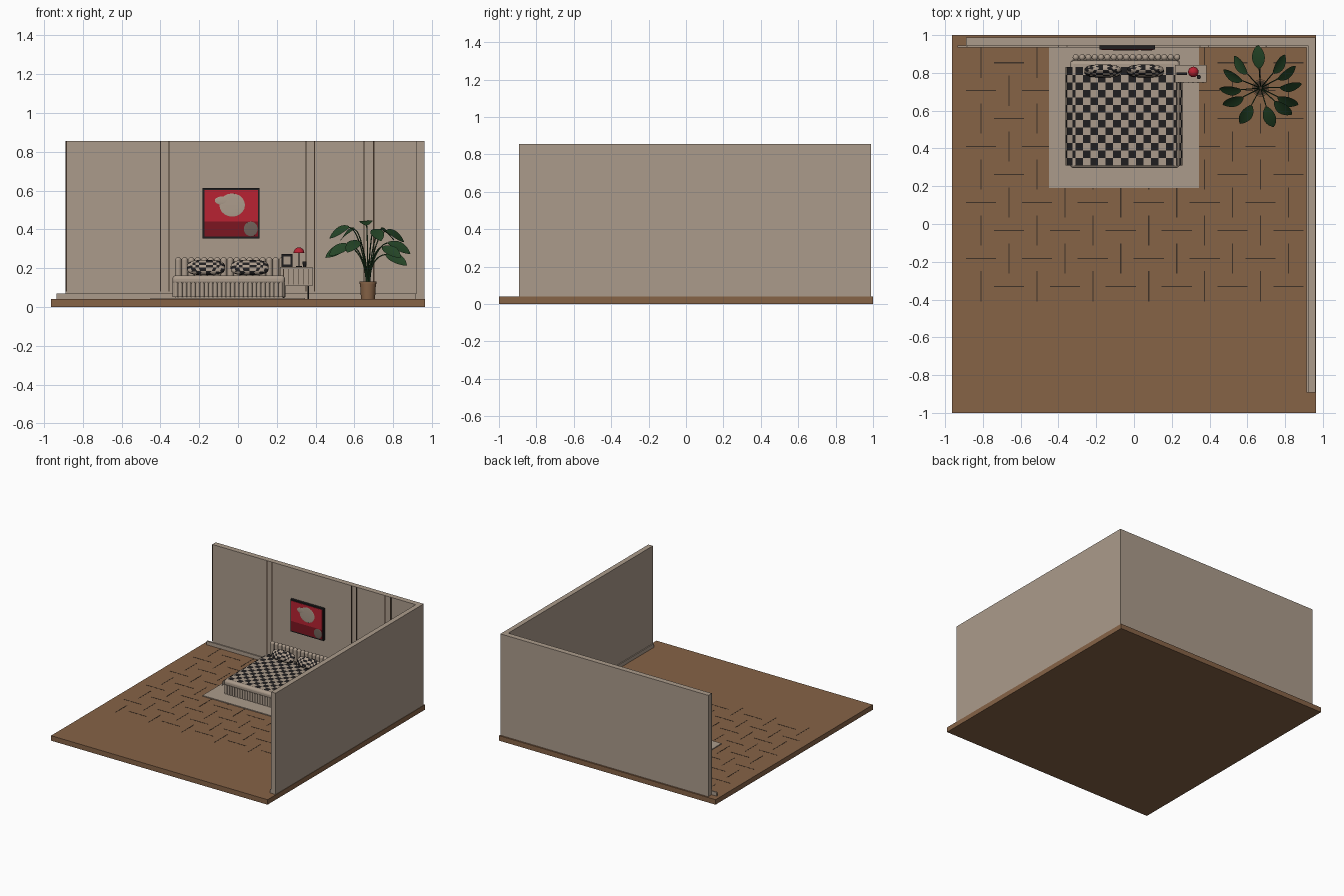
import bpy, bmesh, math
from mathutils import Vector, Matrix

cube = bpy.data.objects.get("Cube")
if cube:
    bpy.data.objects.remove(cube, do_unlink=True)


def material(name, r, g, b):
    m = bpy.data.materials.new(name)
    m.use_nodes = True
    m.diffuse_color = (r, g, b, 1)
    node = next(n for n in m.node_tree.nodes if n.type == 'BSDF_PRINCIPLED')
    node.inputs["Base Color"].default_value = (r, g, b, 1)
    node.inputs["Roughness"].default_value = 0.8
    return m


beige = material("warm_beige", .41, .33, .26)
wood = material("wood_brown", .24, .125, .062)
groove = material("groove_brown", .05, .032, .02)
black = material("soft_black", .014, .013, .014)
red = material("bright_red", .48, .016, .032)
wine = material("deep_red", .2, .008, .015)
green = material("leaf_green", .018, .06, .02)
taupe = material("taupe", .16, .12, .1)


def finish(name, bm, *mats, smooth=False):
    """Turn a bmesh into a named object with its materials."""
    bmesh.ops.recalc_face_normals(bm, faces=bm.faces)
    mesh = bpy.data.meshes.new(name)
    bm.to_mesh(mesh)
    bm.free()
    for m in mats:
        mesh.materials.append(m)
    ob = bpy.data.objects.new(name, mesh)
    bpy.context.scene.collection.objects.link(ob)
    if smooth:
        bpy.ops.object.select_all(action='DESELECT')
        ob.select_set(True)
        bpy.context.view_layer.objects.active = ob
        bpy.ops.object.shade_smooth_by_angle(angle=math.radians(40))
    return ob


def add_box(bm, x0, x1, y0, y1, z0, z1):
    mat = Matrix.Translation(((x0 + x1) / 2, (y0 + y1) / 2, (z0 + z1) / 2))
    mat = mat @ Matrix.Diagonal((x1 - x0, y1 - y0, z1 - z0, 1))
    bmesh.ops.create_cube(bm, size=1, matrix=mat)


def box(name, mat, *bounds, bevel=0):
    bm = bmesh.new()
    add_box(bm, *bounds)
    ob = finish(name, bm, mat, smooth=bevel > 0)
    if bevel:
        mod = ob.modifiers.new("round", 'BEVEL')
        mod.width, mod.segments = bevel, 3
    return ob


def add_rod(bm, x, y, z0, z1, r0, r1=None, sides=12):
    bmesh.ops.create_cone(bm, cap_ends=True, segments=sides, radius1=r0,
                          radius2=r0 if r1 is None else r1, depth=z1 - z0,
                          matrix=Matrix.Translation((x, y, (z0 + z1) / 2)))


def add_ball(bm, x, y, z, sx, sy, sz, u=16, v=10):
    mat = Matrix.Translation((x, y, z)) @ Matrix.Diagonal((sx, sy, sz, 1))
    return bmesh.ops.create_uvsphere(bm, u_segments=u, v_segments=v, radius=1, matrix=mat)


# Room shell
box("floor", wood, -.963, .963, -1, 1, 0, .04)
box("back_wall", beige, -.89, .96, .944, .988, .04, .855)
box("side_wall", beige, .92, .96, -.893, .944, .04, .855)
box("back_skirting", beige, -.935, .92, .935, .945, .04, .07)
box("side_skirting", beige, .912, .92, -.893, .935, .04, .07)

# Wall panel seams
bm = bmesh.new()
for x in (-.885, -.4, -.355, .35, .395, .65, .7):
    add_box(bm, x - .003, x + .003, .939, .945, .08, .854)
finish("panel_seams", bm, groove)

# Floor plank joints, alternating across and along
bm = bmesh.new()
step = .148
for i in range(12):
    for j in range(9):
        x, y = -.81 + i * step, -.33 + j * step
        if (i + j) % 2:
            add_box(bm, x - .08, x + .08, y - .003, y + .003, .039, .041)
        else:
            add_box(bm, x - .003, x + .003, y - .08, y + .08, .039, .041)
finish("plank_joints", bm, groove)

# Rug
box("rug", beige, -.45, .345, .19, .935, .04, .047)

# Bed: base with padded ribs, mattress and headboard
box("bed_base", beige, -.325, .23, .31, .87, .047, .125)
bm = bmesh.new()
for i in range(25):
    add_rod(bm, -.32 + i * .0225, .308, .052, .125, .012)
    for x in (-.325, .23):
        add_rod(bm, x, .315 + i * .0225, .052, .125, .012)
finish("base_ribs", bm, beige, smooth=True)
box("mattress", beige, -.338, .242, .297, .865, .115, .163, bevel=.018)
bm = bmesh.new()
for i in range(17):
    x = -.308 + i * .0335
    add_rod(bm, x, .882, .05, .24, .017)
    add_ball(bm, x, .882, .24, .017, .017, .017, 12, 8)
finish("headboard_ribs", bm, beige, smooth=True)

# Checked blanket: cross profile swept along the bed
profile = [(-.362, .1), (-.355, .14), (-.325, .167)]
profile += [(-.31 + i * .04, .17) for i in range(14)]
profile += [(.225, .167), (.25, .14), (.258, .1)]
bm = bmesh.new()
rows = [[bm.verts.new((x, .31 + j * .04, z)) for x, z in profile] for j in range(14)]
for j in range(13):
    for i in range(len(profile) - 1):
        f = bm.faces.new((rows[j][i], rows[j][i + 1], rows[j + 1][i + 1], rows[j + 1][i]))
        f.material_index = (i + j) % 2
finish("blanket", bm, beige, black)

# Checked pillows
for side, x in (("right", -.165), ("left", .06)):
    bm = bmesh.new()
    ball = add_ball(bm, 0, 0, 0, 1, 1, 1, 32, 16)
    for v in ball["verts"]:
        shaped = [math.copysign(abs(c) ** p, c) for c, p in zip(v.co, (.6, 1, .6))]
        v.co = Vector(shaped)
    for f in bm.faces:
        c = f.calc_center_median()
        f.material_index = (math.floor(c.x * 4) + math.floor(c.z * 2.5)) % 2
    tilt = Matrix.Rotation(math.radians(-35), 4, 'X')
    bm.transform(Matrix.Translation((x, .81, .203)) @ tilt @ Matrix.Diagonal((.098, .025, .042, 1)))
    finish(side + "_pillow", bm, beige, black, smooth=True)

# Nightstand with grooved front and thin legs
box("nightstand", beige, .216, .383, .75, .842, .108, .206)
bm = bmesh.new()
for i in range(6):
    x = .235 + i * .026
    add_box(bm, x - .002, x + .002, .747, .751, .115, .195)
finish("nightstand_grooves", bm, groove)
bm = bmesh.new()
for x in (.235, .363):
    for y in (.765, .827):
        add_rod(bm, x, y, .04, .108, .004)
finish("nightstand_legs", bm, black)

# Photo frame, lamp and cup
box("photo_frame", black, .224, .281, .79, .802, .206, .272)
box("photo", beige, .234, .271, .788, .79, .218, .26)
bm = bmesh.new()
add_rod(bm, .314, .805, .206, .212, .016)
add_rod(bm, .314, .805, .212, .285, .003)
finish("lamp_stand", bm, black)
bm = bmesh.new()
add_ball(bm, .314, .805, .278, .028, .028, .029)
bmesh.ops.bisect_plane(bm, geom=bm.verts[:] + bm.edges[:] + bm.faces[:],
                       plane_co=(0, 0, .278), plane_no=(0, 0, -1), clear_outer=True)
finish("lamp_shade", bm, red, smooth=True)
bm = bmesh.new()
add_rod(bm, .343, .778, .206, .234, .008, .011)
finish("cup", bm, black, smooth=True)

# Framed picture with painted shapes
box("picture_frame", black, -.182, .112, .925, .944, .353, .612)
box("canvas_upper", red, -.172, .102, .922, .926, .44, .602)
box("canvas_lower", wine, -.172, .102, .922, .926, .363, .44)
bm = bmesh.new()
add_ball(bm, -.03, .921, .525, .066, .002, .06, 24)
add_ball(bm, -.08, .921, .548, .04, .002, .022, 24)
finish("pale_shape", bm, beige)
bm = bmesh.new()
add_ball(bm, .066, .921, .402, .036, .002, .038, 24)
finish("dark_shape", bm, taupe)

# Plant pot with rim and soil
bm = bmesh.new()
add_rod(bm, .67, .72, .04, .12, .036, .041, 24)
add_rod(bm, .67, .72, .118, .13, .045, .045, 24)
finish("plant_pot", bm, wood, smooth=True)
bm = bmesh.new()
add_rod(bm, .67, .72, .129, .132, .039, sides=24)
finish("soil", bm, groove)

# Plant: arched stems, each ending in a folded oval leaf
leaves = [(133, .4), (94, .42), (50, .4), (28, .39), (2, .33), (-27, .27), (-43, .31),
          (-73, .4), (-118, .34), (-153, .32), (-175, .31), (158, .41)]
stems = bpy.data.curves.new("plant_stems", 'CURVE')
stems.dimensions = '3D'
stems.bevel_depth, stems.bevel_resolution = .003, 1
stems.materials.append(green)
foliage = bmesh.new()
for k, (angle, height) in enumerate(leaves):
    a = math.radians(angle)
    out = Vector((math.cos(a), math.sin(a), 0))
    root = Vector((.67, .72, .13)) + out * .01
    base = Vector((.67, .72, height)) + out * .105
    stem = stems.splines.new('BEZIER')
    stem.bezier_points.add(1)
    for point, co, pull in zip(stem.bezier_points, (root, base),
                               (Vector((0, 0, .09)), out * .05)):
        point.co, point.handle_left, point.handle_right = co, co - pull, co + pull
    along = (out + Vector((0, 0, .35 if k == 1 else -.35))).normalized()
    across = along.cross(Vector((0, -.9, 1))).normalized()
    normal = across.cross(along)
    previous = None
    for s in range(9):
        t = s / 8
        mid = base + along * (.125 * t) - normal * (.02 * t * t)
        half = .034 * math.sin(math.pi * min(1, .04 + t * .95)) ** .7
        ring = [foliage.verts.new(mid + across * (half * w) + normal * (abs(w) * half * .2))
                for w in (-1, 0, 1)]
        if previous:
            for i in (0, 1):
                foliage.faces.new((previous[i], previous[i + 1], ring[i + 1], ring[i]))
        previous = ring
finish("plant_leaves", foliage, green, smooth=True)
bpy.context.scene.collection.objects.link(bpy.data.objects.new("plant_stems", stems))
